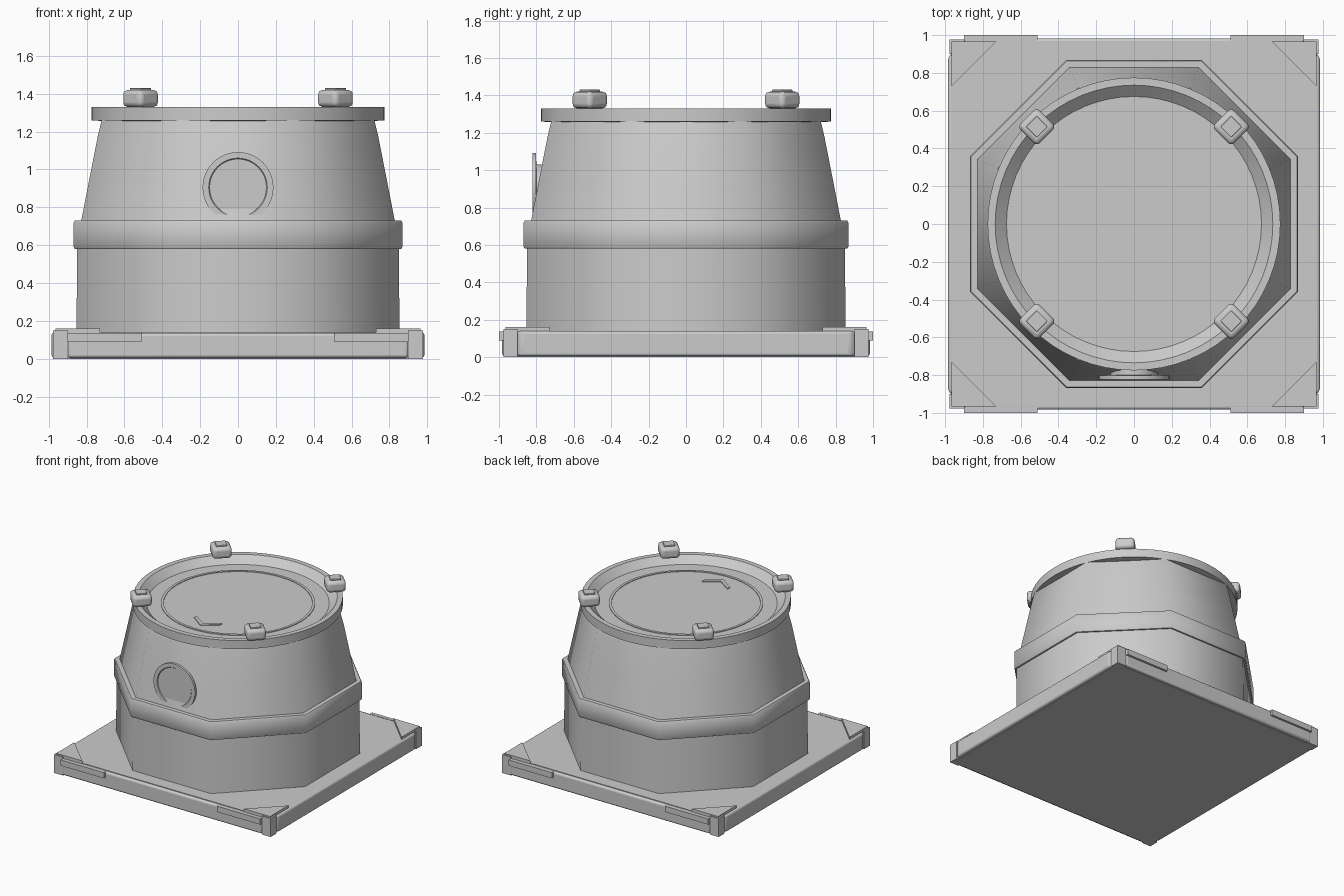
import bpy, bmesh, math
from math import pi, radians, tan
from mathutils import Matrix

if "Cube" in bpy.data.objects:
    bpy.data.objects.remove(bpy.data.objects["Cube"])

grey = bpy.data.materials.new("plain_grey")
grey.use_nodes = True
colour = (0.6, 0.6, 0.6, 1)
grey.diffuse_color = colour
grey.node_tree.nodes["Principled BSDF"].inputs["Base Color"].default_value = colour


def finish(name, bm, bevel=0, smooth=30):
    """Turn a bmesh into a shaded, optionally bevelled object."""
    bmesh.ops.recalc_face_normals(bm, faces=bm.faces)
    mesh = bpy.data.meshes.new(name)
    bm.to_mesh(mesh)
    bm.free()
    mesh.materials.append(grey)
    ob = bpy.data.objects.new(name, mesh)
    bpy.context.collection.objects.link(ob)
    if bevel:
        mod = ob.modifiers.new("rounded_edges", "BEVEL")
        mod.width, mod.segments = bevel, 3
    bpy.ops.object.select_all(action="DESELECT")
    ob.select_set(True)
    bpy.context.view_layer.objects.active = ob
    bpy.ops.object.shade_smooth_by_angle(angle=radians(smooth))
    return ob


def box(name, centre, size, bevel=0, turn=0):
    bm = bmesh.new()
    matrix = Matrix.Translation(centre) @ Matrix.Rotation(turn, 4, "Z") @ Matrix.Diagonal((*size, 1))
    bmesh.ops.create_cube(bm, size=1, matrix=matrix)
    return finish(name, bm, bevel)


def prism(name, outline, low, high, bevel=0):
    bm = bmesh.new()
    face = bm.faces.new([bm.verts.new((x, y, low)) for x, y in outline])
    new = bmesh.ops.extrude_face_region(bm, geom=[face])["geom"]
    top = [v for v in new if isinstance(v, bmesh.types.BMVert)]
    bmesh.ops.translate(bm, verts=top, vec=(0, 0, high - low))
    return finish(name, bm, bevel)


def lathe(name, profile, sides, start=0, smooth=30, matrix=None, closed=False):
    """Stack rings of (radius, height); cap both ends unless closed on itself."""
    bm = bmesh.new()
    rings = [[bm.verts.new((r * math.cos(start + i * 2 * pi / sides),
                            r * math.sin(start + i * 2 * pi / sides), z))
              for i in range(sides)] for r, z in profile]
    pairs = list(zip(rings, rings[1:]))
    if closed:
        pairs.append((rings[-1], rings[0]))
    else:
        bm.faces.new(rings[0])
        bm.faces.new(rings[-1])
    for a, b in pairs:
        for i in range(sides):
            j = (i + 1) % sides
            bm.faces.new((a[i], a[j], b[j], b[i]))
    if matrix:
        bm.transform(matrix)
    return finish(name, bm, smooth=smooth)


def octagon(name, profile):
    """Eight-sided body; profile gives the distance to the flats."""
    scale = 1 / math.cos(pi / 8)
    return lathe(name, [(r * scale, z) for r, z in profile], 8, pi / 8, 50)


# Ground slab, with sides that stand slightly proud of its corners
box("base_slab", (0, 0, 0.07), (1.92, 1.92, 0.14))
prism("base_sides_x", [(-0.985, -0.88), (-0.96, -0.91), (0.96, -0.91), (0.985, -0.88),
                       (0.985, 0.88), (0.96, 0.91), (-0.96, 0.91), (-0.985, 0.88)], 0.005, 0.14, 0.015)
box("base_sides_y", (0, 0, 0.07), (1.8, 1.965, 0.13), 0.015)

# Corner fittings
for sx in (-1, 1):
    for sy in (-1, 1):
        side = ("left" if sx > 0 else "right") + ("_front" if sy < 0 else "_back")
        prism("corner_plate_" + side, [(sx * 0.965, sy * 0.965), (sx * 0.73, sy * 0.965),
                                       (sx * 0.965, sy * 0.73)], 0.13, 0.16)
        box("corner_post_" + side, (sx * 0.938, sy * 0.938, 0.075), (0.08, 0.075, 0.15))
        box("edge_bar_" + side, (sx * 0.705, sy * 0.985, 0.113), (0.39, 0.03, 0.047))

# Octagonal building
octagon("lower_wall", [(0.853, 0.13), (0.85, 0.6)])
octagon("middle_band", [(0.862, 0.58), (0.868, 0.59), (0.868, 0.72), (0.862, 0.73)])
octagon("upper_wall", [(0.83, 0.72), (0.785, 0.95), (0.74, 1.18), (0.72, 1.262)])

# Round landing deck with raised rim and sunken floor
lathe("landing_deck", [(0.7, 1.255), (0.775, 1.26), (0.775, 1.33), (0.735, 1.33),
                       (0.675, 1.275)], 64)
lathe("deck_ring", [(0.55, 1.27), (0.57, 1.27), (0.57, 1.28), (0.55, 1.28)], 48, closed=True)
prism("deck_arrow", [(-0.115, -0.37), (0, -0.45), (0.115, -0.37), (0.115, -0.4),
                     (0, -0.485), (-0.115, -0.4)], 1.27, 1.282)

# Rim lamps
for i in range(4):
    turn = pi / 4 + i * pi / 2
    x, y = 0.728 * math.cos(turn), 0.728 * math.sin(turn)
    box(f"lamp_{i + 1}", (x, y, 1.375), (0.145, 0.145, 0.09), 0.025, turn)
    box(f"lamp_cap_{i + 1}", (x, y, 1.42), (0.08, 0.08, 0.02), 0.003, turn)

# Round front window with a thin frame, partly sunk into the wall
upright = Matrix.Translation((0, -0.79, 0.905)) @ Matrix.Rotation(pi / 2, 4, "X")
lathe("front_window", [(0.125, -0.03), (0.125, 0.01), (0.187, 0.012), (0.187, 0.032),
                       (0.155, 0.032), (0.15, 0.026)], 48, matrix=upright)
